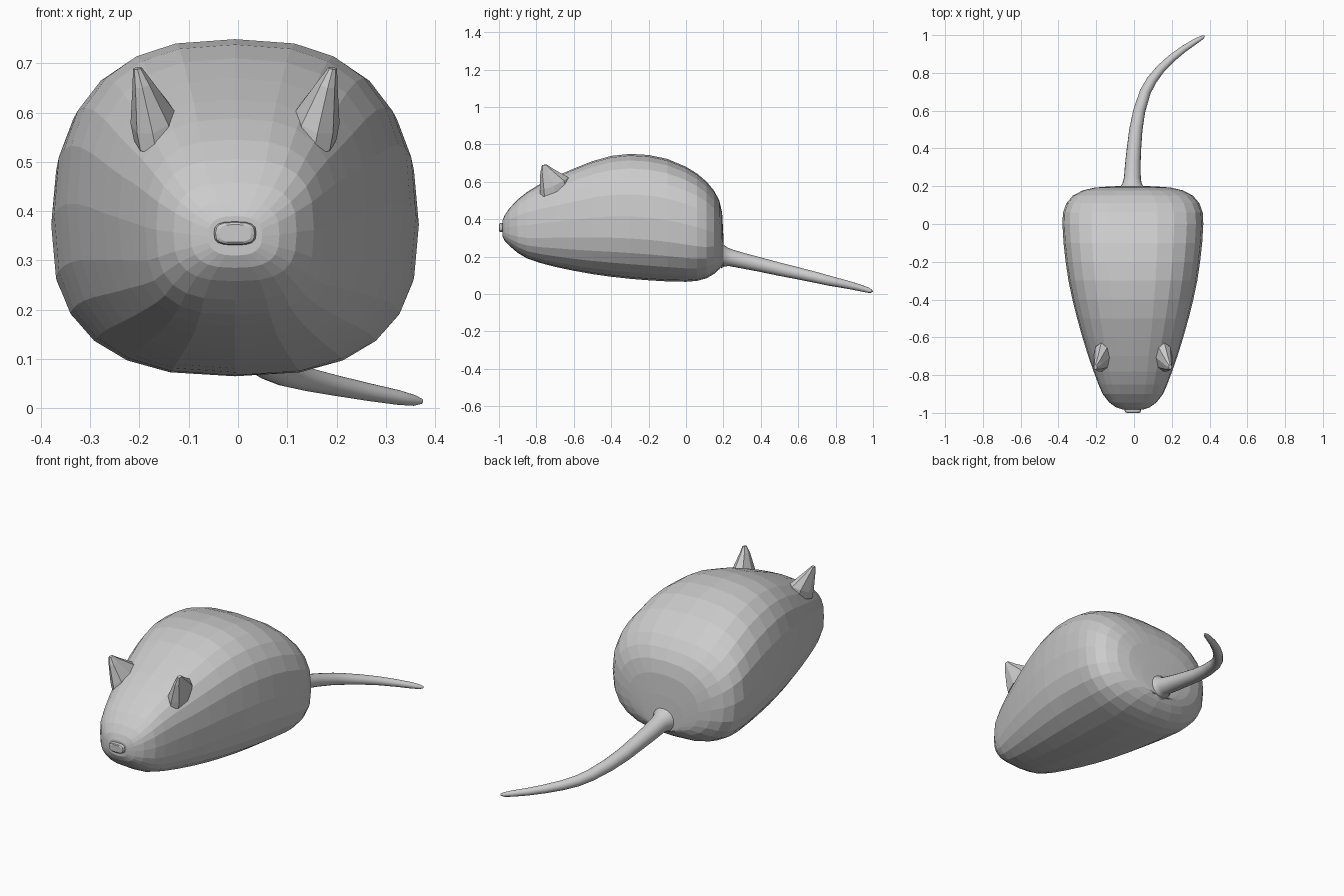
import bpy, bmesh
from math import sin, cos, pi, copysign
from mathutils import Vector

CX = -0.006  # the body sits slightly left because the tail swings right


def make_object(name, rings, smooth=False):
    """Skin a list of closed rings and cap both ends."""
    bm = bmesh.new()
    loops = [[bm.verts.new(p) for p in ring] for ring in rings]
    n = len(loops[0])
    for a, b in zip(loops, loops[1:]):
        for i in range(n):
            j = (i + 1) % n
            bm.faces.new((a[i], a[j], b[j], b[i]))
    bm.faces.new(loops[0])
    bm.faces.new(loops[-1])
    bmesh.ops.recalc_face_normals(bm, faces=bm.faces)
    for f in bm.faces:
        f.smooth = smooth and len(f.verts) == 4
    mesh = bpy.data.meshes.new(name)
    bm.to_mesh(mesh)
    bm.free()
    obj = bpy.data.objects.new(name, mesh)
    bpy.context.collection.objects.link(obj)
    return obj


def oval(center, u, v, n, power=2.0):
    """Ring of n points on a superellipse spanned by u and v."""
    c, u, v = Vector(center), Vector(u), Vector(v)
    f = lambda t: copysign(abs(t) ** (2 / power), t)
    return [c + u * f(cos(2 * pi * i / n)) + v * f(sin(2 * pi * i / n))
            for i in range(n)]


# Body: cross-sections along y (y, half width, bottom z, top z, squareness)
sections = [
    (-0.982, 0.055, 0.310, 0.390, 2.6), (-0.970, 0.090, 0.285, 0.420, 2.8),
    (-0.945, 0.125, 0.258, 0.457, 2.9), (-0.900, 0.160, 0.220, 0.505, 2.9),
    (-0.850, 0.182, 0.190, 0.545, 2.8), (-0.780, 0.208, 0.166, 0.588, 2.7),
    (-0.700, 0.236, 0.145, 0.627, 2.6), (-0.600, 0.267, 0.124, 0.670, 2.6),
    (-0.500, 0.295, 0.106, 0.710, 2.6), (-0.400, 0.320, 0.092, 0.738, 2.6),
    (-0.300, 0.341, 0.081, 0.749, 2.6), (-0.200, 0.356, 0.073, 0.743, 2.6),
    (-0.100, 0.367, 0.067, 0.722, 2.6), (0.000, 0.373, 0.065, 0.680, 2.6),
    (0.060, 0.370, 0.070, 0.643, 2.6), (0.110, 0.352, 0.084, 0.600, 2.6),
    (0.150, 0.318, 0.107, 0.552, 2.5), (0.178, 0.265, 0.132, 0.500, 2.4),
    (0.193, 0.200, 0.150, 0.435, 2.3), (0.199, 0.120, 0.148, 0.330, 2.1),
    (0.201, 0.060, 0.142, 0.258, 2.0),
]
make_object("body", [
    oval((CX, y, (lo + hi) / 2), (w, 0, 0), (0, 0, (hi - lo) / 2), 24, p)
    for y, w, lo, hi, p in sections])

# Tail: tapered tube along a curved path (x, y, z, radius)
path = [
    (-0.010, 0.195, 0.200, 0.064), (-0.010, 0.212, 0.198, 0.052),
    (-0.009, 0.240, 0.193, 0.045), (-0.006, 0.320, 0.174, 0.041),
    (0.000, 0.400, 0.156, 0.038), (0.010, 0.500, 0.132, 0.035),
    (0.028, 0.600, 0.110, 0.032), (0.060, 0.700, 0.087, 0.029),
    (0.093, 0.760, 0.072, 0.027), (0.140, 0.820, 0.059, 0.024),
    (0.200, 0.878, 0.046, 0.021), (0.265, 0.928, 0.033, 0.018),
    (0.325, 0.967, 0.022, 0.015), (0.358, 0.986, 0.016, 0.011),
    (0.373, 0.995, 0.014, 0.005),
]
pts = [Vector(p[:3]) for p in path]
rings = []
for i, p in enumerate(pts):
    d = (pts[min(i + 1, len(pts) - 1)] - pts[max(i - 1, 0)]).normalized()
    side = d.cross(Vector((0, 0, 1))).normalized()
    rings.append(oval(p, side * path[i][3], side.cross(d) * path[i][3], 16))
make_object("tail", rings, smooth=True)

# Ears: faceted cones leaning forward and outward, mirrored across the body
for name, s in (("right_ear", 1), ("left_ear", -1)):
    make_object(name, [
        oval((CX + s * 0.160, -0.700, 0.555), (0, 0.080, 0.035),
             (s * 0.045, 0, -0.012), 8),
        oval((CX + s * 0.167, -0.706, 0.590), (0, 0.076, 0.033),
             (s * 0.045, 0, -0.012), 8),
        oval((CX + s * 0.188, -0.745, 0.660), (0, 0.034, 0.010),
             (s * 0.020, 0, -0.004), 8),
        oval((CX + s * 0.198, -0.757, 0.690), (0, 0.013, 0.002),
             (s * 0.009, 0, -0.001), 8)])

# Nose: small rounded button on the snout
make_object("nose", [
    oval((CX, y, 0.355), (0.043 * k, 0, 0), (0, 0, 0.024 * k), 16, 3.0)
    for y, k in ((-0.965, 1.0), (-0.990, 1.0), (-0.997, 0.92), (-1.0, 0.75))])
